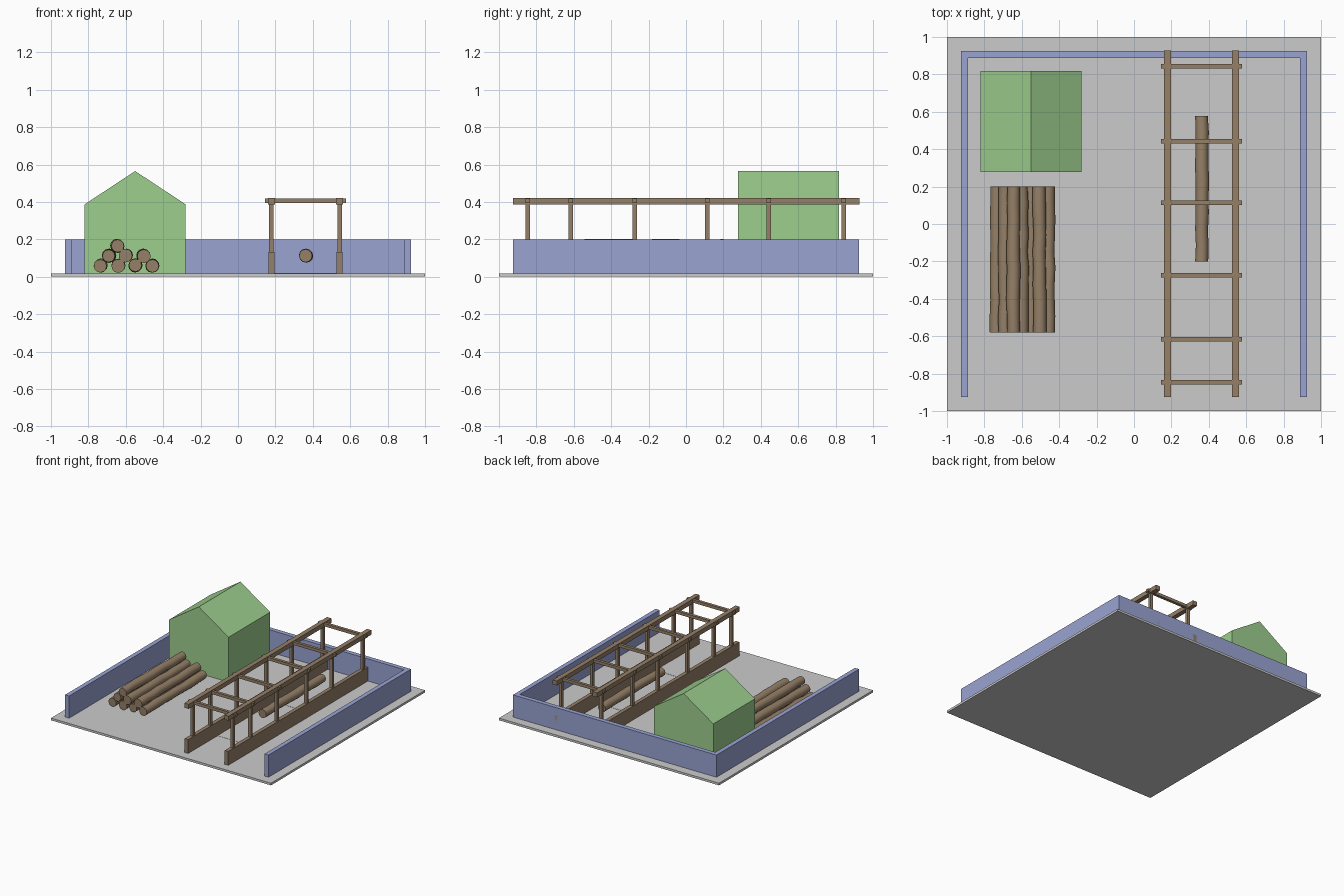
import bpy, bmesh, math, random

if "Cube" in bpy.data.objects:
    bpy.data.objects.remove(bpy.data.objects["Cube"])
random.seed(4)

def mat(name, c):
    m = bpy.data.materials.new(name)
    m.diffuse_color = (*c, 1)
    m.use_nodes = True
    m.node_tree.nodes["Principled BSDF"].inputs["Base Color"].default_value = m.diffuse_color
    return m

GREY = mat("ground grey", (0.60, 0.60, 0.60))
BLUE = mat("wall blue", (0.32, 0.37, 0.65))
GREEN = mat("shed green", (0.34, 0.62, 0.27))
WOOD = mat("wood brown", (0.30, 0.215, 0.135))

def finish(name, bm, m):
    bmesh.ops.recalc_face_normals(bm, faces=bm.faces)
    me = bpy.data.meshes.new(name)
    bm.to_mesh(me)
    bm.free()
    me.materials.append(m)
    o = bpy.data.objects.new(name, me)
    bpy.context.collection.objects.link(o)
    return o

def box(name, m, x0, x1, y0, y1, z0, z1):
    bm = bmesh.new()
    bmesh.ops.create_cube(bm, size=1)
    for v in bm.verts:
        v.co = (x1 if v.co.x > 0 else x0, y1 if v.co.y > 0 else y0, z1 if v.co.z > 0 else z0)
    return finish(name, bm, m)

def prism(name, m, outline, axis, a, b):
    """Extrude a closed 2D outline along y or z."""
    bm = bmesh.new()
    vs = [bm.verts.new((u, a, w) if axis == "y" else (u, w, a)) for u, w in outline]
    f = bm.faces.new(vs)
    new = bmesh.ops.extrude_face_region(bm, geom=[f])["geom"]
    d = (0, b - a, 0) if axis == "y" else (0, 0, b - a)
    bmesh.ops.translate(bm, vec=d, verts=[g for g in new if isinstance(g, bmesh.types.BMVert)])
    return finish(name, bm, m)

# Ground slab and U-shaped wall, open at the front
box("ground", GREY, -1, 1, -1, 1, 0, 0.018)
W, I = 0.925, 0.888
prism("boundary_wall", BLUE, [(-W, -W), (-W, W), (W, W), (W, -W), (I, -W), (I, I), (-I, I), (-I, -W)],
      "z", 0.018, 0.2)

# Gabled shed
prism("shed", GREEN, [(-0.82, 0.018), (-0.28, 0.018), (-0.28, 0.387), (-0.55, 0.565), (-0.82, 0.387)],
      "y", 0.277, 0.817)

# Timber frame: lower beams, posts, top rails, crossbars
bars = [-0.845, -0.615, -0.273, 0.113, 0.443, 0.843]
for side, x in (("left", 0.179), ("right", 0.543)):
    box(side + "_lower_beam", WOOD, x - 0.016, x + 0.016, -W, W, 0.018, 0.132)
    box(side + "_top_rail", WOOD, x - 0.019, x + 0.019, -W, 0.928, 0.385, 0.422)
    for y in bars:
        box(side + "_post", WOOD, x - 0.012, x + 0.012, y - 0.012, y + 0.012, 0.13, 0.39)
for y in bars:
    box("crossbar", WOOD, 0.145, 0.578, y - 0.012, y + 0.012, 0.394, 0.418)

# Thin floor panels between the lower beams
for y0, y1 in ((0.185, 0.37), (-0.545, -0.355)):
    box("floor_panel", GREY, 0.195, 0.527, y0, y1, 0.017, 0.0195)

# Slightly crooked logs lying along y
def log(name, x, z, y0, y1, r=0.035, sides=12, rings=10):
    bm = bmesh.new()
    loops = []
    for i in range(rings):
        t = i / (rings - 1)
        y = y0 + (y1 - y0) * t
        dx, dz = random.uniform(-.003, .003), random.uniform(-.003, .003)
        rr = r * random.uniform(0.95, 1.05)
        loops.append([bm.verts.new((x + dx + rr * math.cos(k * math.tau / sides), y,
                                    z + dz + rr * math.sin(k * math.tau / sides))) for k in range(sides)])
    for a, b in zip(loops, loops[1:]):
        for k in range(sides):
            n = (k + 1) % sides
            bm.faces.new((a[k], a[n], b[n], b[k])).smooth = True
    bm.faces.new(loops[0])
    bm.faces.new(loops[-1])
    o = finish(name, bm, WOOD)
    o.data.set_sharp_from_angle(angle=math.radians(45))

pile = [(-0.735, 0.06), (-0.64, 0.06), (-0.548, 0.06), (-0.457, 0.06),
        (-0.69, 0.112), (-0.6, 0.112), (-0.505, 0.112), (-0.645, 0.166)]
for x, z in pile:
    log("stacked_log", x, z, -0.58, 0.2)
log("single_log", 0.363, 0.112, -0.2, 0.578)
